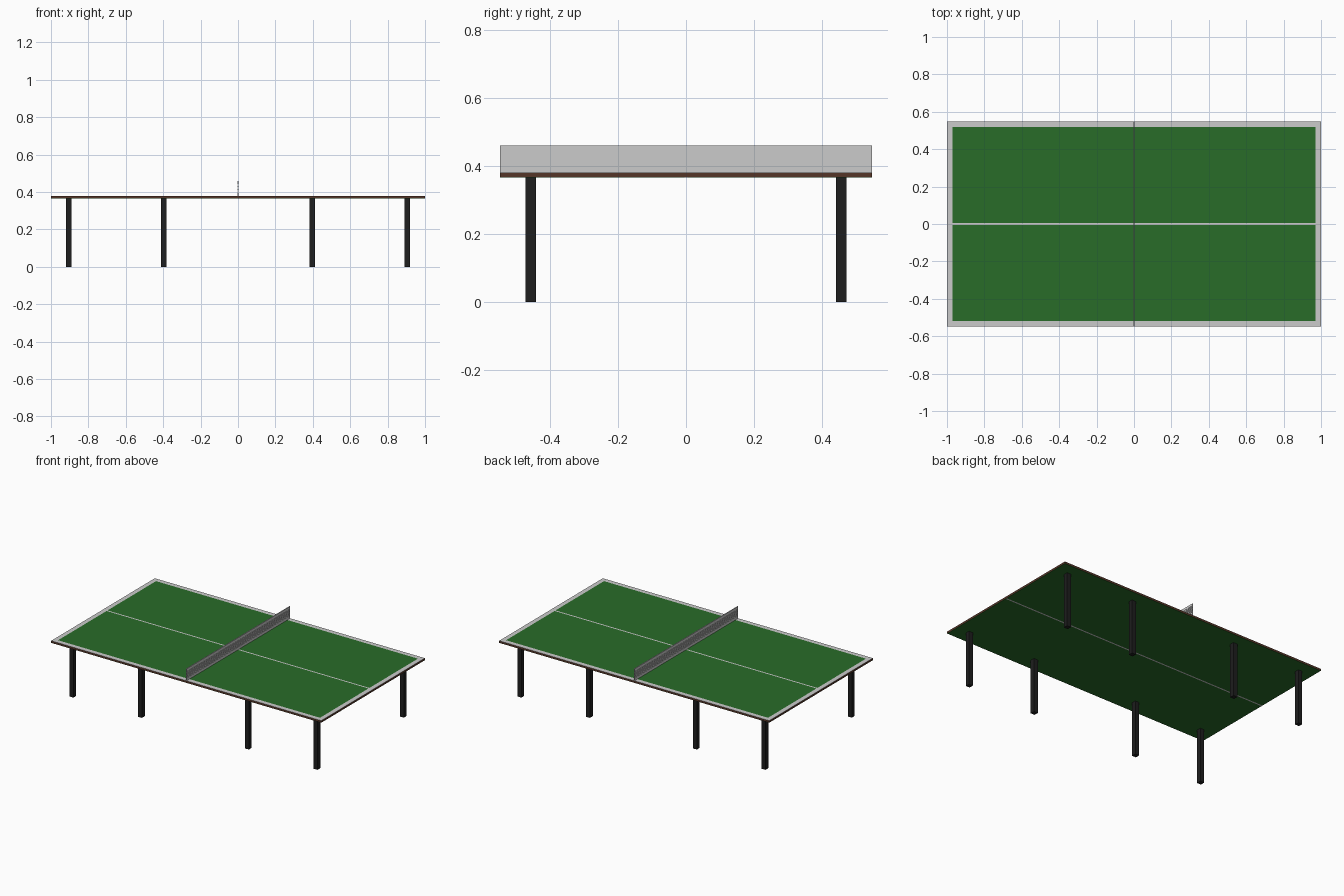
import bpy

if "Cube" in bpy.data.objects:
    bpy.data.objects.remove(bpy.data.objects["Cube"])

def mat(name, rgb):
    m = bpy.data.materials.new(name)
    m.diffuse_color = (*rgb, 1)
    m.use_nodes = True
    m.node_tree.nodes["Principled BSDF"].inputs["Base Color"].default_value = m.diffuse_color
    return m

GREEN = mat("green_paint", (0.022, 0.15, 0.022))
BROWN = mat("brown_wood", (0.09, 0.035, 0.02))
BLACK = mat("black_metal", (0.013, 0.013, 0.013))

def box(name, x, y, z, material=None):
    """Box from (min, max) ranges on each axis."""
    bpy.ops.mesh.primitive_cube_add(size=1, location=[sum(r) / 2 for r in (x, y, z)])
    o = bpy.context.object
    o.name = name
    o.scale = [r[1] - r[0] for r in (x, y, z)]
    bpy.ops.object.transform_apply(location=False, rotation=False, scale=True)
    if material:
        o.data.materials.append(material)
    return o

HX, HY = 1.0, 0.548          # table half sizes
PX, PY = 0.97, 0.518         # green field half sizes
LINE = 0.005                 # centre line half width
Z0, Z1 = 0.366, 0.380        # underside and top
SKIN = 0.001

# Wooden board
box("board", (-HX, HX), (-HY, HY), (Z0 + SKIN, Z1 - SKIN), BROWN)

# Green courts and underside panels on each side of the centre line
for s, side in ((-1, "front"), (1, "back")):
    box(side + "_court", (-PX, PX), sorted((s * LINE, s * PY)), (Z1 - SKIN, Z1), GREEN)
    box(side + "_underside", (-HX, HX), sorted((s * LINE, s * HY)), (Z0, Z0 + SKIN), GREEN)
    # Border lines
    box(side + "_side_line", (-HX, HX), sorted((s * PY, s * HY)), (Z1 - SKIN, Z1))
for s, side in ((-1, "left"), (1, "right")):
    box(side + "_end_line", sorted((s * PX, s * HX)), (-PY, PY), (Z1 - SKIN, Z1))

# Centre lines
box("centre_line", (-PX, PX), (-LINE, LINE), (Z1 - SKIN, Z1))
box("underside_centre_line", (-HX, HX), (-LINE, LINE), (Z0, Z0 + SKIN))

# Net: thin core, top and bottom bands, horizontal strings
box("net_core", (-0.001, 0.001), (-HY, HY), (Z1, 0.459))
box("net_top_band", (-0.003, 0.003), (-HY, HY), (0.444, 0.460))
box("net_bottom_band", (-0.003, 0.003), (-HY, HY), (Z1, 0.398))
for i in range(5):
    z = 0.4045 + i * 0.0083
    box("net_string", (-0.003, 0.003), (-HY, HY), (z - 0.0028, z + 0.0028))

# Eight square legs
W = 0.015
for x in (-0.904, -0.396, 0.396, 0.904):
    for y in (-0.457, 0.457):
        box("leg", (x - W, x + W), (y - W, y + W), (0, Z0), BLACK)
